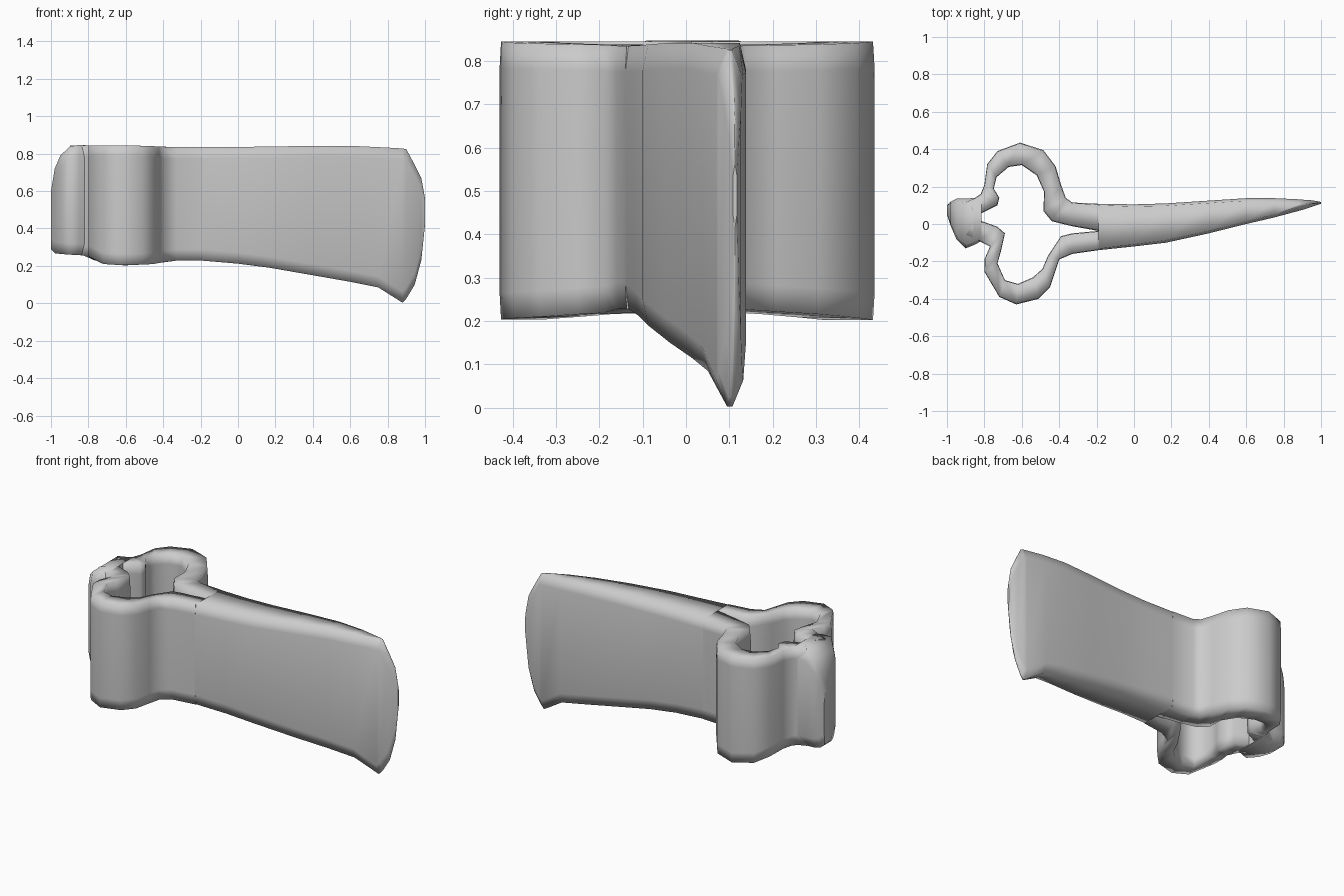
import bpy, bmesh


def interp(table, x):
    for (x0, a), (x1, b) in zip(table, table[1:]):
        if x <= x1:
            return a + (b - a) * max(0, (x - x0) / (x1 - x0))
    return table[-1][1]


def loft(name, stations):
    """Each station: outer xy, inner xy, bottom z, top z, edge taper."""
    bm = bmesh.new()
    rings = []
    for ox, oy, ix, iy, z0, z1, t in stations:
        e = min(0.06, 0.2 * (z1 - z0))
        mx, my = (ox + ix) / 2, (oy + iy) / 2
        rows = [(z0, t), (z0 + e, 0), (z1 - e, 0), (z1, t)]
        pts = [(ox + (mx - ox) * k, oy + (my - oy) * k, z) for z, k in rows]
        pts += [(ix + (mx - ix) * k, iy + (my - iy) * k, z) for z, k in rows[::-1]]
        rings.append([bm.verts.new(p) for p in pts])
    for a, b in zip(rings, rings[1:]):
        for k in range(8):
            n = (k + 1) % 8
            bm.faces.new((a[k], a[n], b[n], b[k]))
    bm.faces.new(rings[0])
    bm.faces.new(rings[-1])
    bmesh.ops.recalc_face_normals(bm, faces=bm.faces)
    for f in bm.faces:
        f.smooth = len(f.verts) == 4
    me = bpy.data.meshes.new(name)
    bm.to_mesh(me)
    bm.free()
    ob = bpy.data.objects.new(name, me)
    bpy.context.collection.objects.link(ob)
    return ob


BOTTOM = [(-0.85, 0.26), (-0.80, 0.25), (-0.77, 0.23), (-0.72, 0.21),
          (-0.6, 0.202), (-0.45, 0.21), (-0.36, 0.228), (-0.19, 0.228)]
TOP = [(-0.85, 0.845), (-0.6, 0.845), (-0.45, 0.84), (-0.36, 0.835), (-0.19, 0.835)]


def arm(name, pts):
    return loft(name, [(ox, oy, ix, iy, interp(BOTTOM, ox), interp(TOP, ox), 0.06)
                       for ox, oy, ix, iy in pts])


# Curved clasp arms, outer xy then inner xy
arm("rear_clasp_arm", [
    (-0.19, 0.108, -0.19, -0.037), (-0.33, 0.115, -0.33, -0.012),
    (-0.365, 0.14, -0.44, 0.015), (-0.39, 0.21, -0.485, 0.07),
    (-0.42, 0.31, -0.48, 0.17), (-0.485, 0.395, -0.52, 0.26),
    (-0.61, 0.435, -0.60, 0.315), (-0.73, 0.39, -0.67, 0.305),
    (-0.785, 0.32, -0.735, 0.25), (-0.80, 0.21, -0.75, 0.19),
    (-0.82, 0.16, -0.72, 0.14), (-0.85, 0.14, -0.73, 0.10),
    (-0.90, 0.12, -0.84, 0.045)])
arm("front_clasp_arm", [
    (-0.19, -0.14, -0.19, -0.037), (-0.33, -0.16, -0.33, -0.05),
    (-0.40, -0.19, -0.39, -0.065), (-0.42, -0.25, -0.46, -0.17),
    (-0.45, -0.34, -0.49, -0.24), (-0.51, -0.40, -0.54, -0.285),
    (-0.63, -0.43, -0.62, -0.32), (-0.72, -0.39, -0.69, -0.30),
    (-0.80, -0.255, -0.73, -0.21), (-0.80, -0.19, -0.71, -0.14),
    (-0.77, -0.12, -0.69, -0.05), (-0.83, -0.09, -0.73, -0.015),
    (-0.90, -0.06, -0.84, 0.025)])

# Knob closing the clasp: x, y low, y high, z low, z high
loft("end_knob", [(x, a, x, b, c, d, 0.15) for x, a, b, c, d in [
    (-1.0, 0.05, 0.10, 0.29, 0.60), (-0.98, -0.01, 0.12, 0.268, 0.72),
    (-0.95, -0.08, 0.135, 0.264, 0.79), (-0.90, -0.13, 0.135, 0.26, 0.838),
    (-0.85, -0.11, 0.14, 0.258, 0.847), (-0.815, -0.09, 0.145, 0.255, 0.845)]])

# Flared blade: x, y low, y high, z low, z high, edge taper
loft("blade", [(x, a, x, b, c, d, t) for x, a, b, c, d, t in [
    (-0.19, -0.14, 0.108, 0.228, 0.835, 0.06), (0.0, -0.12, 0.105, 0.212, 0.836, 0.1),
    (0.17, -0.10, 0.11, 0.19, 0.838, 0.12), (0.4, -0.05, 0.125, 0.15, 0.842, 0.15),
    (0.6, 0.0, 0.138, 0.115, 0.842, 0.2), (0.75, 0.035, 0.138, 0.085, 0.835, 0.3),
    (0.88, 0.07, 0.132, 0.003, 0.828, 0.8), (0.90, 0.075, 0.13, 0.025, 0.824, 0.85),
    (0.945, 0.09, 0.127, 0.10, 0.74, 0.9), (0.98, 0.102, 0.122, 0.23, 0.67, 0.9),
    (1.0, 0.108, 0.118, 0.42, 0.56, 0.9)]])
